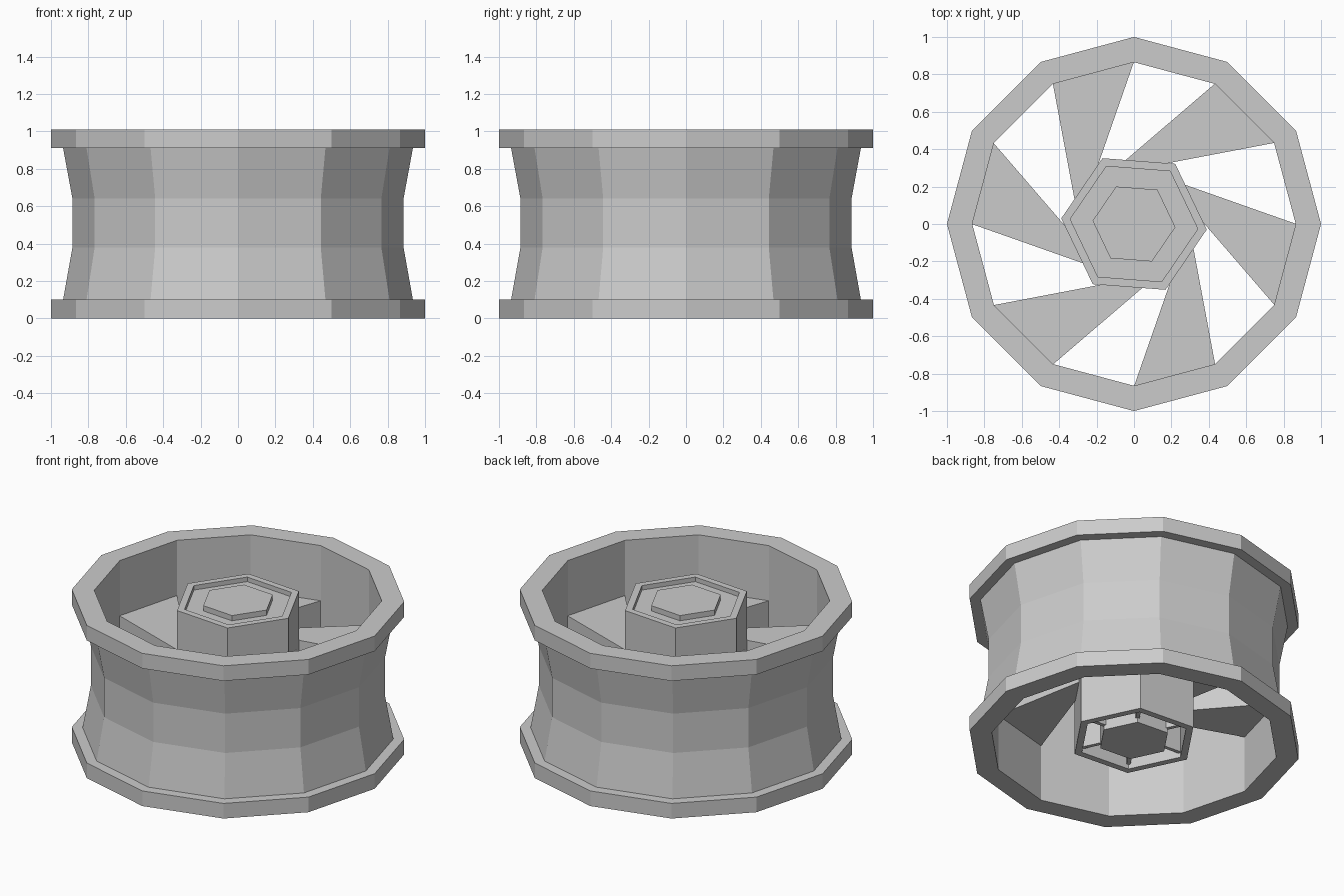
import bpy, bmesh
from math import cos, sin, radians

if "Cube" in bpy.data.objects:
    bpy.data.objects.remove(bpy.data.objects["Cube"])

HUB_ROT = -4.4  # hub is twisted slightly against the rim


def polar(r, deg, z):
    return (r * cos(radians(deg)), r * sin(radians(deg)), z)


def finish(name, bm):
    bmesh.ops.recalc_face_normals(bm, faces=bm.faces)
    mesh = bpy.data.meshes.new(name)
    bm.to_mesh(mesh)
    bm.free()
    ob = bpy.data.objects.new(name, mesh)
    bpy.context.collection.objects.link(ob)
    return ob


def lathe(name, profile, sides, rot=0):
    """Closed (radius, z) loop swept around the z axis in flat segments."""
    bm = bmesh.new()
    rings = [[bm.verts.new(polar(r, rot + 360 * i / sides, z)) for r, z in profile]
             for i in range(sides)]
    n = len(profile)
    for i in range(sides):
        a, b = rings[i], rings[(i + 1) % sides]
        for j in range(n):
            k = (j + 1) % n
            bm.faces.new((a[j], b[j], b[k], a[k]))
    return finish(name, bm)


def prism(name, outline, z0, z1):
    """Flat outline extruded from z0 to z1."""
    bm = bmesh.new()
    lo = [bm.verts.new((x, y, z0)) for x, y in outline]
    hi = [bm.verts.new((x, y, z1)) for x, y in outline]
    n = len(outline)
    bm.faces.new(lo[::-1])
    bm.faces.new(hi)
    for i in range(n):
        j = (i + 1) % n
        bm.faces.new((lo[i], lo[j], hi[j], hi[i]))
    return finish(name, bm)


def hexagon(r):
    return [polar(r, HUB_ROT + 60 * i, 0)[:2] for i in range(6)]


def turned(pts, deg):
    c, s = cos(radians(deg)), sin(radians(deg))
    return [(x * c - y * s, x * s + y * c) for x, y in pts]


# Twelve-sided rim with a flange at each end and a waisted barrel
lathe("rim", [(.865, 0), (1, 0), (1, .10), (.935, .10), (.885, .38),
              (.885, .64), (.935, .91), (1, .91), (1, 1.01), (.865, 1.01)], 12)

# Hexagonal hub: outer tube, recessed top plate, centre post
lathe("hub_tube", [(.342, .03), (.39, .03), (.39, .975), (.342, .975)], 6, HUB_ROT)
prism("hub_top_plate", hexagon(.35), .92, .945)
prism("hub_post", hexagon(.222), .03, .98)

# Six tapering spokes and six thin ribs inside the hub
spoke = [(0, .868), (-.434, .752), (-.315, .115), (-.21, .265)]
rib = [(.21, -.012), (.35, -.012), (.35, .012), (.21, .012)]
for i in range(6):
    prism(f"spoke_{i + 1}", turned(spoke, 60 * i), .375, .645)
    prism(f"hub_rib_{i + 1}", turned(rib, HUB_ROT + 60 * i), .06, .93)
